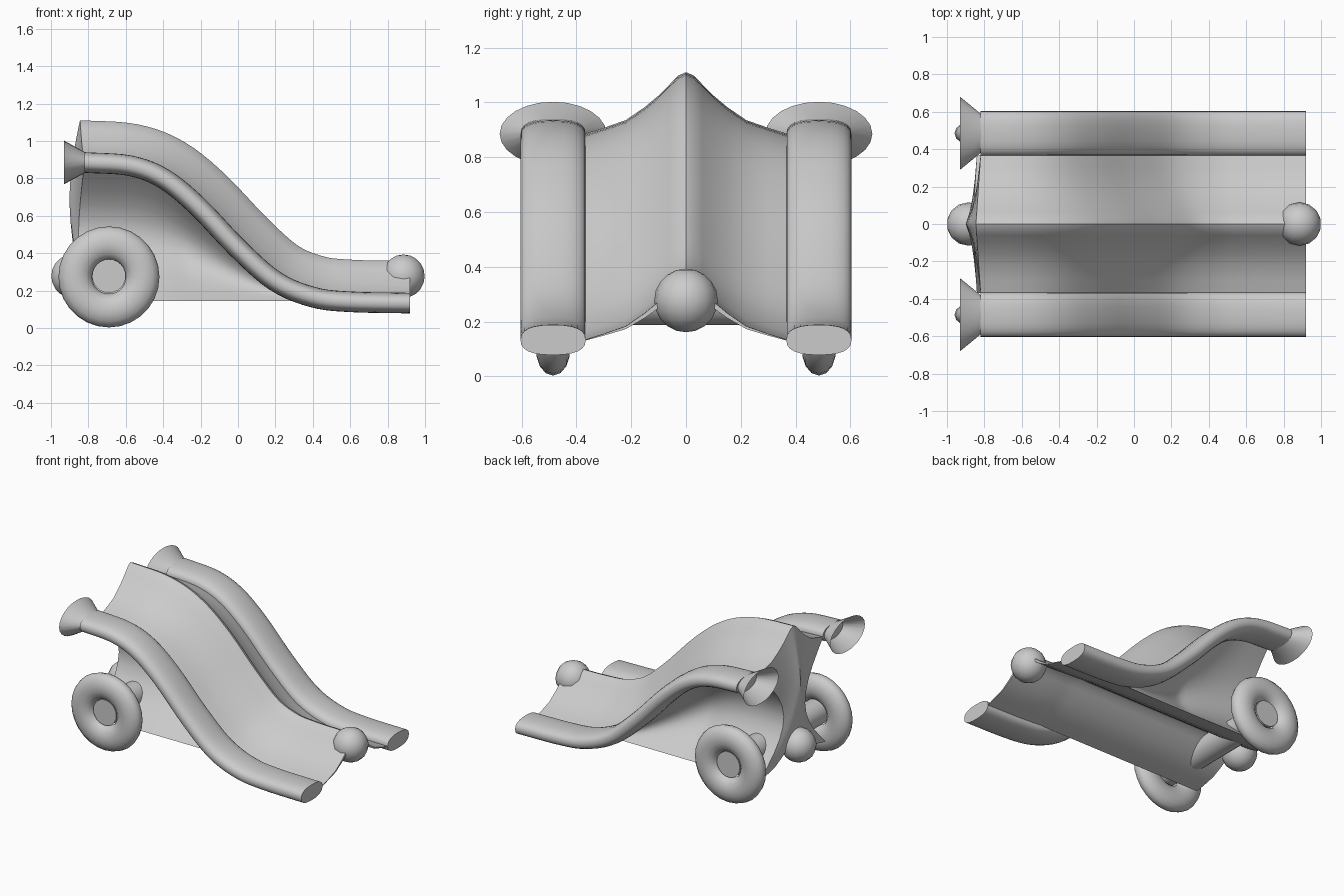
import bpy, bmesh, math
from mathutils import Vector

if "Cube" in bpy.data.objects:
    bpy.data.objects.remove(bpy.data.objects["Cube"])

# Side profile (x, z) shared by the rails and the slide bed
PROFILE = [(-.82, .885), (-.58, .868), (-.40, .80), (-.22, .655), (0, .425),
           (.2, .25), (.4, .165), (.6, .14), (.92, .133)]
# Height of the bed above the rail centre line, by distance from the middle
CROWN = [(0, .225), (.03, .212), (.06, .18), (.1, .14), (.15, .098),
         (.22, .05), (.3, .022), (.37, 0)]


def smooth_path(pts, steps=5):
    p = [Vector(a) for a in pts]
    p = [2 * p[0] - p[1]] + p + [2 * p[-1] - p[-2]]
    out = []
    for a, b, c, d in zip(p, p[1:], p[2:], p[3:]):
        for s in range(steps):
            t = s / steps
            out.append(.5 * (2 * b + (c - a) * t + (2 * a - 5 * b + 4 * c - d) * t * t
                             + (3 * b - a - 3 * c + d) * t ** 3))
    return out + [p[-2]]


PATH = smooth_path(PROFILE)
NORMALS = []
for i in range(len(PATH)):
    t = (PATH[min(i + 1, len(PATH) - 1)] - PATH[max(i - 1, 0)]).normalized()
    NORMALS.append(Vector((-t.y, t.x)))
NORMALS[0] = NORMALS[-1] = Vector((0, 1))


def finish(name, bm, angle=40):
    bmesh.ops.recalc_face_normals(bm, faces=bm.faces)
    me = bpy.data.meshes.new(name)
    bm.to_mesh(me)
    bm.free()
    ob = bpy.data.objects.new(name, me)
    bpy.context.collection.objects.link(ob)
    for o in bpy.context.selected_objects:
        o.select_set(False)
    ob.select_set(True)
    bpy.context.view_layer.objects.active = ob
    bpy.ops.object.shade_smooth_by_angle(angle=math.radians(angle))
    return ob


def loft(name, rings, caps=True, closed=False, angle=40):
    bm = bmesh.new()
    vs = [[bm.verts.new(p) for p in r] for r in rings]
    n = len(vs[0])
    pairs = list(zip(vs, vs[1:])) + ([(vs[-1], vs[0])] if closed else [])
    for a, b in pairs:
        for k in range(n):
            bm.faces.new((a[k], a[(k + 1) % n], b[(k + 1) % n], b[k]))
    if caps:
        bm.faces.new(vs[0])
        bm.faces.new(vs[-1])
    return finish(name, bm, angle)


# Slide bed: crowned top, pinched side walls, hollowed underside
COLS = [(-y, h) for y, h in CROWN[:0:-1]] + CROWN
ROWS, J = 10, len(COLS)
bm = bmesh.new()
grid = {}
last = len(PATH) - 1
for i, (c, nrm) in enumerate(zip(PATH, NORMALS)):
    height = c.y - .15
    pinch = min(.25, max(0, .45 * height))
    for j, (y, h) in enumerate(COLS):
        for k in range(ROWS + 1):
            if 0 < i < last and 0 < j < J - 1 and 0 < k < ROWS:
                continue
            t = k / ROWS
            top = c + nrm * h
            bot = Vector((c.x, min(.145, c.y - .003) + h * .85))
            q = top.lerp(bot, t)
            if i == 0:      # bulged back end
                f = 1 - abs(y) / .37
                q.x -= .025 * f + .045 * math.sin(math.pi * t) * (.5 + .5 * f) + .02 * t
            yy = y * (1 - pinch / .37 * math.sin(math.pi * t))
            grid[i, j, k] = bm.verts.new((q.x, yy, q.y))


def quad(*keys):
    bm.faces.new([grid[k] for k in keys])


for i in range(last):
    for j in range(J - 1):
        for k in (0, ROWS):
            quad((i, j, k), (i + 1, j, k), (i + 1, j + 1, k), (i, j + 1, k))
    for k in range(ROWS):
        for j in (0, J - 1):
            quad((i, j, k), (i + 1, j, k), (i + 1, j, k + 1), (i, j, k + 1))
for i in (0, last):
    for j in range(J - 1):
        for k in range(ROWS):
            quad((i, j, k), (i, j + 1, k), (i, j + 1, k + 1), (i, j, k + 1))
finish("slide_bed", bm)


def ellipse(x, y, z, ry, rz, n=24):
    return [(x, y + ry * math.cos(a), z + rz * math.sin(a))
            for a in (2 * math.pi * k / n for k in range(n))]


for side, s in (("left", 1), ("right", -1)):
    y0 = .485 * s
    # Side rail: flattened tube following the profile
    rings = []
    for c, nrm in zip(PATH, NORMALS):
        ring = []
        for k in range(24):
            a = 2 * math.pi * k / 24
            ca, sa = math.cos(a), math.sin(a)
            u = .119 * math.copysign(abs(ca) ** .8, ca)
            v = .055 * math.copysign(abs(sa) ** .8, sa)
            ring.append((c.x + nrm.x * v, y0 + u, c.y + nrm.y * v))
        rings.append(ring)
    loft(side + "_rail", rings)

    # Flared open horn at the rear of the rail
    loft(side + "_horn", [ellipse(-.79, y0, .885, .09, .045),
                          ellipse(-.82, y0, .885, .105, .056),
                          ellipse(-.93, y0, .885, .195, .117)], caps=False)

    # Wheel: squashed ring
    rings = []
    for i in range(28):
        a = 2 * math.pi * i / 28
        ring = []
        for k in range(14):
            b = 2 * math.pi * k / 14
            r = .18 + .09 * math.cos(b)
            ring.append((-.69 + r * math.cos(a), y0 + .062 * math.sin(b),
                         .273 + r * math.sin(a)))
        rings.append(ring)
    loft(side + "_wheel", rings, caps=False, closed=True)

# Axle through both wheels
loft("axle", [[(-.69 + .09 * math.cos(a), y, .278 + .09 * math.sin(a))
               for a in (2 * math.pi * k / 24 for k in range(24))]
              for y in (-.51, .51)])

# Balls at both ends of the bed
for name, x in (("front_ball", .885), ("rear_ball", -.885)):
    bm = bmesh.new()
    bmesh.ops.create_uvsphere(bm, u_segments=14, v_segments=10, radius=.116)
    for v in bm.verts:
        v.co += Vector((x, 0, .277))
    finish(name, bm)
